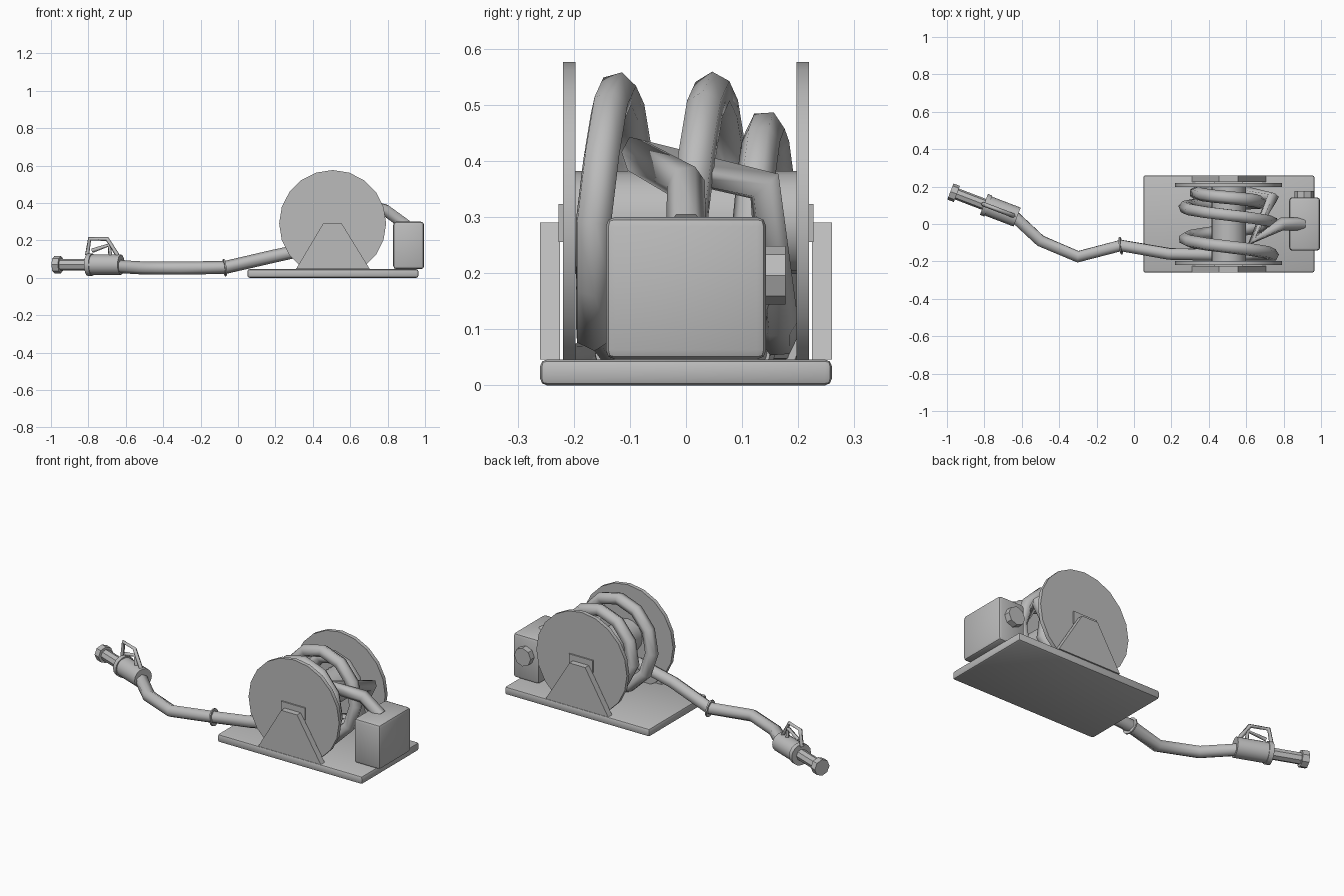
import bpy
import math
from mathutils import Vector

cube = bpy.data.objects.get("Cube")
if cube:
    bpy.data.objects.remove(cube)

grey = bpy.data.materials.new("plain grey")
grey.use_nodes = True
grey.diffuse_color = (0.5, 0.5, 0.5, 1)
grey.node_tree.nodes["Principled BSDF"].inputs["Base Color"].default_value = (0.5, 0.5, 0.5, 1)


def finish(name, smooth=True):
    ob = bpy.context.object
    ob.name = name
    ob.data.materials.clear()
    ob.data.materials.append(grey)
    if smooth:
        bpy.ops.object.shade_smooth_by_angle(angle=math.radians(30))
    return ob


def box(name, low, high, bevel=0):
    low, high = Vector(low), Vector(high)
    bpy.ops.mesh.primitive_cube_add(size=1, location=(low + high) / 2)
    ob = bpy.context.object
    ob.scale = high - low
    bpy.ops.object.transform_apply(location=False, rotation=False)
    if bevel:
        mod = ob.modifiers.new("bevel", "BEVEL")
        mod.width, mod.segments = bevel, 2
        bpy.ops.object.modifier_apply(modifier=mod.name)
    return finish(name)


def rod(name, start, end, radius, sides, radius_end=None):
    start, end = Vector(start), Vector(end)
    axis = end - start
    bpy.ops.mesh.primitive_cone_add(
        vertices=sides, radius1=radius, radius2=radius_end or radius,
        depth=axis.length, location=(start + end) / 2,
        rotation=axis.to_track_quat("Z", "Y").to_euler())
    return finish(name)


def tube(name, points, radius, detail):
    curve = bpy.data.curves.new(name, "CURVE")
    curve.dimensions = "3D"
    curve.bevel_depth, curve.bevel_resolution = radius, detail
    curve.use_fill_caps = True
    spline = curve.splines.new("POLY")
    spline.points.add(len(points) - 1)
    for p, co in zip(spline.points, points):
        p.co = (*co, 1)
    ob = bpy.data.objects.new(name, curve)
    bpy.context.collection.objects.link(ob)
    bpy.ops.object.select_all(action="DESELECT")
    ob.select_set(True)
    bpy.context.view_layer.objects.active = ob
    bpy.ops.object.convert(target="MESH")
    return finish(name, False)


# Base plate, motor box and its knob
box("base_plate", (0.05, -0.26, 0), (0.965, 0.26, 0.046), 0.012)
box("motor_box", (0.83, -0.143, 0.046), (0.995, 0.143, 0.3), 0.017)
rod("motor_knob", (0.91, 0.14, 0.196), (0.91, 0.177, 0.196), 0.052, 8)

# Reel drum, side discs and brackets
AX, AZ = 0.506, 0.29
rod("reel_hub", (AX, -0.2, AZ), (AX, 0.2, AZ), 0.092, 16)
for side, label in ((-1, "front"), (1, "back")):
    rod(label + "_disc", (AX, side * 0.197, AZ), (AX, side * 0.219, AZ), 0.286, 20)
    profile = [(0.31, 0.046), (0.705, 0.046), (0.555, 0.29), (0.455, 0.29)]
    verts = [(x, side * y, z) for y in (0.225, 0.26) for x, z in profile]
    faces = [(0, 1, 2, 3), (7, 6, 5, 4)]
    faces += [(i + 4, (i + 1) % 4 + 4, (i + 1) % 4, i) for i in range(4)]
    if side < 0:
        faces = [f[::-1] for f in faces]
    mesh = bpy.data.meshes.new(label + "_bracket")
    mesh.from_pydata(verts, [], faces)
    mesh.materials.append(grey)
    bracket = bpy.data.objects.new(label + "_bracket", mesh)
    bpy.context.collection.objects.link(bracket)
    box(label + "_axle_plate", (AX - 0.075, min(side * 0.215, side * 0.227), 0.255),
        (AX + 0.075, max(side * 0.215, side * 0.227), 0.323))


# Hose: feed from the motor, coil over the drum, then the loose end
def coil(turn, radius, y):
    a = math.tau * turn
    return (AX - radius * math.cos(a), y, AZ + radius * math.sin(a))


hose = [(0.9, 0, 0.28), (0.79, 0, 0.36), (0.63, -0.09, 0.41), (0.74, 0.14, 0.355)]
hose += [coil(t / 12, 0.205, 0.165) for t in range(-4, 0)]
hose += [coil(t / 12, 0.165, 0.165 - 0.008 * t) for t in range(0, 7)]
hose += [coil(t / 12, 0.21, 0.12 - 0.004 * (t - 6)) for t in range(7, 12)]
hose += [coil(t / 12, 0.234, 0.09 - 0.17 * t / 12) for t in range(0, 19)]
hose += [coil(t / 12, 0.225, -0.165) for t in range(19, 21)]
hose += [(0.42, -0.165, 0.165), (0.19, -0.16, 0.115), (-0.07, -0.115, 0.055),
         (-0.3, -0.175, 0.052), (-0.5, -0.09, 0.052), (-0.64, 0.04, 0.06)]
tube("hose", hose, 0.035, 1)
rod("hose_clamp", (-0.067, -0.115, 0.055), (-0.075, -0.116, 0.054), 0.047, 12)

# Nozzle, laid out along one slanted axis
START = Vector((-0.625, 0.037, 0.07))
AIM = Vector((-0.934, 0.358, 0)).normalized()


def along(s, height=0):
    return START + AIM * s + Vector((0, 0, height))


rod("valve_body", along(0), along(0.175), 0.054, 16)
rod("valve_collar", along(0.165), along(0.19), 0.06, 16)
rod("nozzle_pipe", along(0.17), along(0.36), 0.031, 8)
rod("nozzle_tip", along(0.345), along(0.382), 0.046, 8)
tube("handle_guard", [along(0.195, 0.05), along(0.18, 0.138),
                      along(0.08, 0.138), along(0.02, 0.05)], 0.012, 0)
tube("trigger", [along(0.165, 0.075), along(0.07, 0.105), along(0.06, 0.04)], 0.012, 0)
